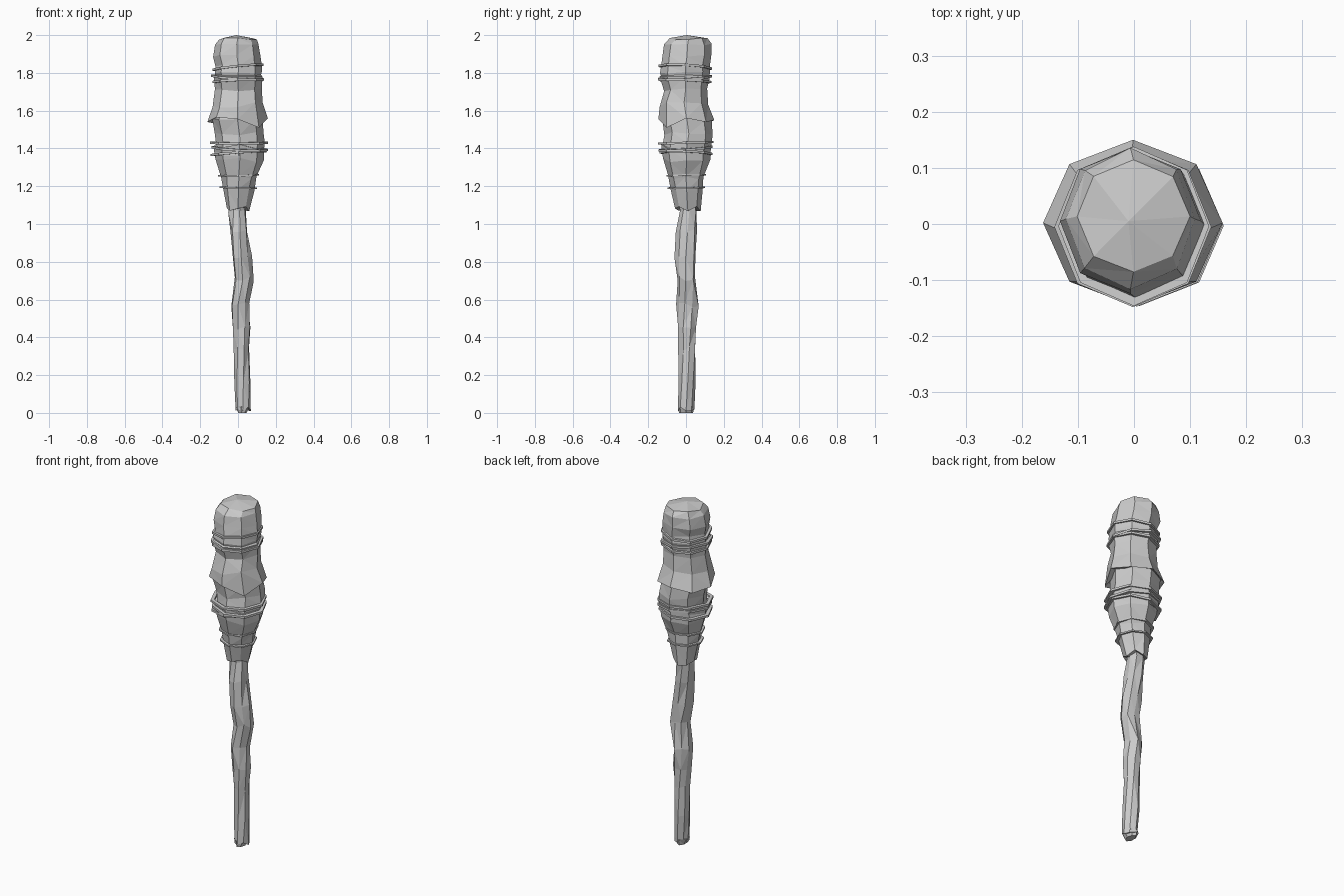
import bpy, bmesh, random
from math import sin, cos, tau

if "Cube" in bpy.data.objects:
    bpy.data.objects.remove(bpy.data.objects["Cube"])
random.seed(4)

grey = bpy.data.materials.new("plain grey")
grey.use_nodes = True
COLOUR = (0.6, 0.6, 0.6, 1)
grey.diffuse_color = COLOUR
grey.node_tree.nodes["Principled BSDF"].inputs["Base Color"].default_value = COLOUR


def finish(name, bm):
    bmesh.ops.triangulate(bm, faces=[f for f in bm.faces if len(f.verts) > 3])
    bmesh.ops.recalc_face_normals(bm, faces=bm.faces)
    mesh = bpy.data.meshes.new(name)
    bm.to_mesh(mesh)
    bm.free()
    mesh.materials.append(grey)
    obj = bpy.data.objects.new(name, mesh)
    bpy.context.collection.objects.link(obj)
    return obj


def ring(bm, z, x0, x1, y0, y1, sides=8, turn=0, rough=0, wave=0, drops=None):
    """One jagged ring that fills the given extents."""
    verts = []
    for i in range(sides):
        a = tau * i / sides + turn
        r = 1 - random.random() * rough
        x = (x0 + x1) / 2 + cos(a) * r * (x1 - x0) / 2
        y = (y0 + y1) / 2 + sin(a) * r * (y1 - y0) / 2
        dz = drops[i] if drops else random.uniform(-wave, wave)
        verts.append(bm.verts.new((x, y, z + dz)))
    return verts


def skin(bm, rings, loop=False):
    """Faces between consecutive rings."""
    pairs = list(zip(rings, rings[1:])) + ([(rings[-1], rings[0])] if loop else [])
    for low, high in pairs:
        n = len(low)
        for i in range(n):
            j = (i + 1) % n
            bm.faces.new((low[i], low[j], high[j], high[i]))


def loft(name, rows, tip=None, **options):
    """Closed body through rows of (z, x0, x1, y0, y1), with an optional peak."""
    bm = bmesh.new()
    step = options.pop("step", 0)
    rings = [ring(bm, *row, turn=step * i, **options) for i, row in enumerate(rows)]
    skin(bm, rings)
    bm.faces.new(rings[0][::-1])
    if tip:
        peak = bm.verts.new(tip)
        top = rings[-1]
        for i, v in enumerate(top):
            bm.faces.new((v, top[(i + 1) % len(top)], peak))
    else:
        bm.faces.new(rings[-1])
    return finish(name, bm)


# Gnarled wooden shaft, gently bent and twisted
loft("shaft", [
    (0.02, -0.02, 0.07, -0.045, 0.045),
    (0.17, -0.03, 0.075, -0.045, 0.055),
    (0.34, -0.03, 0.07, -0.045, 0.06),
    (0.45, -0.035, 0.07, -0.05, 0.06),
    (0.57, -0.04, 0.07, -0.055, 0.07),
    (0.71, -0.025, 0.088, -0.05, 0.06),
    (0.83, -0.04, 0.075, -0.062, 0.06),
    (0.96, -0.052, 0.058, -0.055, 0.06),
    (1.07, -0.055, 0.052, -0.045, 0.06),
    (1.15, -0.05, 0.05, -0.05, 0.05)],
    sides=8, rough=0.22, wave=0.012, step=0.13)

# Flared cloth socket around the shaft
loft("lower_wrap", [
    (1.08, -0.062, 0.062, -0.06, 0.08),
    (1.19, -0.083, 0.088, -0.085, 0.092),
    (1.25, -0.09, 0.1, -0.095, 0.095),
    (1.34, -0.12, 0.14, -0.125, 0.13),
    (1.41, -0.13, 0.145, -0.135, 0.135)],
    rough=0.05, wave=0.014)

# Bulging cloth below the overhanging fold
loft("middle_wrap", [
    (1.36, -0.13, 0.135, -0.13, 0.13),
    (1.42, -0.12, 0.145, -0.125, 0.14),
    (1.48, -0.125, 0.142, -0.115, 0.145),
    (1.55, -0.142, 0.135, -0.13, 0.14),
    (1.62, -0.11, 0.11, -0.11, 0.11)],
    rough=0.05, wave=0.01)

# Overhanging fold with an uneven hem
bm = bmesh.new()
hem = (0.02, 0, 0.01, -0.01, 0, 0.025, 0.015, -0.03)
skin(bm, [
    ring(bm, 1.57, -0.1, 0.1, -0.1, 0.1),
    ring(bm, 1.54, -0.162, 0.158, -0.146, 0.15, drops=hem),
    ring(bm, 1.63, -0.138, 0.132, -0.142, 0.122, rough=0.05, wave=0.015),
    ring(bm, 1.71, -0.125, 0.128, -0.118, 0.115, rough=0.04, wave=0.01),
    ring(bm, 1.78, -0.13, 0.13, -0.14, 0.13, rough=0.05),
    ring(bm, 1.82, -0.1, 0.1, -0.1, 0.1)], loop=True)
finish("hanging_fold", bm)

# Rounded, faceted cap
loft("cap", [
    (1.74, -0.11, 0.11, -0.12, 0.115),
    (1.8, -0.128, 0.13, -0.14, 0.132),
    (1.84, -0.122, 0.128, -0.135, 0.13),
    (1.89, -0.135, 0.122, -0.128, 0.138),
    (1.95, -0.125, 0.112, -0.118, 0.136),
    (1.98, -0.102, 0.1, -0.088, 0.115)],
    tip=(-0.01, 0.005, 2.0), rough=0.04, wave=0.006)


# Cords bound around the head, each slightly tilted
def cord(name, z, x0, x1, y0, y1, tilt_x, tilt_y, t=0.006):
    bm = bmesh.new()
    rings = []
    for grow, dz in ((-0.02, -t), (0, -t), (0, t), (-0.02, t)):
        rings.append(ring(bm, z + dz, x0 - grow, x1 + grow, y0 - grow, y1 + grow))
    skin(bm, rings, loop=True)
    for v in bm.verts:
        v.co.z += tilt_x * v.co.x + tilt_y * v.co.y
    finish(name, bm)


cord("upper_cord_1", 1.83, -0.135, 0.134, -0.146, 0.138, 0.1, -0.05)
cord("upper_cord_2", 1.775, -0.142, 0.138, -0.148, 0.138, -0.07, 0.05)
cord("upper_cord_3", 1.757, -0.135, 0.136, -0.146, 0.134, 0.04, -0.04)
cord("middle_cord_1", 1.43, -0.148, 0.158, -0.147, 0.145, 0, 0.03)
cord("middle_cord_2", 1.4, -0.14, 0.16, -0.146, 0.14, -0.05, 0.07)
cord("middle_cord_3", 1.375, -0.146, 0.15, -0.14, 0.14, 0.07, -0.03)
cord("lower_cord_1", 1.258, -0.105, 0.11, -0.102, 0.105, 0.02, 0.03, 0.004)
cord("lower_cord_2", 1.192, -0.097, 0.1, -0.097, 0.1, -0.03, 0.02, 0.004)

# Splintered foot of the shaft
loft("shaft_foot", [
    (0.0, 0.0, 0.045, -0.04, 0.04),
    (0.035, -0.02, 0.07, -0.044, 0.045)],
    sides=7, rough=0.1)
